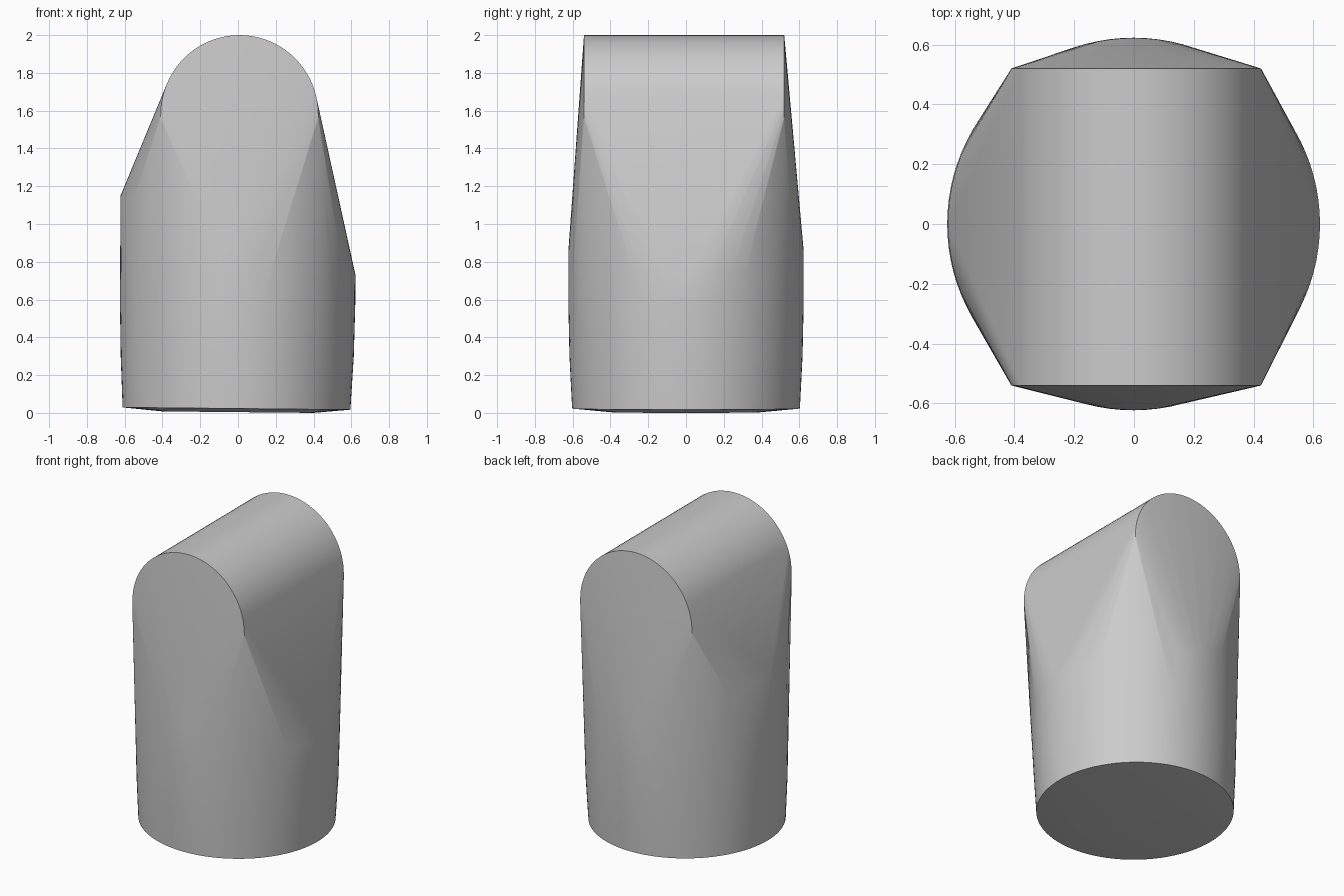
import bpy
import bmesh
from math import sin, cos, pi, radians

cube = bpy.data.objects.get("Cube")
if cube:
    bpy.data.objects.remove(cube, do_unlink=True)

SEGMENTS = 96


def ring(bm, radius, height):
    """Circle of points whose radius and height depend on the angle."""
    for i in range(SEGMENTS):
        a = 2 * pi * i / SEGMENTS
        r = radius(a)
        bm.verts.new((r * cos(a), r * sin(a), height(a)))


def arch(bm, y):
    """Half-round outline at one end of the top ridge."""
    steps = 40
    bm.verts.new((-0.41, y, 1.55))
    bm.verts.new((0.425, y, 1.55))
    for i in range(steps + 1):
        a = pi * i / steps
        bm.verts.new((0.008 + 0.417 * cos(a), y, 1.58 + 0.42 * sin(a)))


bm = bmesh.new()

# Slightly domed underside and round foot
ring(bm, lambda a: 0.40, lambda a: 0.004 - 0.004 * cos(a))
ring(bm, lambda a: 0.603 - 0.008 * cos(a), lambda a: 0.023 - 0.006 * cos(a))

# Gently swelling barrel with a slanted shoulder
ring(bm, lambda a: 0.617 - 0.004 * cos(a), lambda a: 0.30)
ring(bm, lambda a: 0.623 - 0.002 * cos(a), lambda a: 0.58)
ring(bm, lambda a: 0.622, lambda a: 0.87 - 0.21 * cos(a) + 0.07 * cos(a) ** 2)

# Half-round ridge running front to back
arch(bm, -0.54)
arch(bm, 0.52)

# Wrap everything in one taut skin
hull = bmesh.ops.convex_hull(bm, input=bm.verts[:])
loose = [v for v in bm.verts if not v.link_faces]
bmesh.ops.delete(bm, geom=loose, context='VERTS')
bmesh.ops.recalc_face_normals(bm, faces=bm.faces[:])

mesh = bpy.data.meshes.new("body")
bm.to_mesh(mesh)
bm.free()
body = bpy.data.objects.new("body", mesh)
bpy.context.collection.objects.link(body)

# Plain grey
grey = bpy.data.materials.new("plain grey")
grey.use_nodes = True
colour = (0.6, 0.6, 0.6, 1)
grey.diffuse_color = colour
grey.node_tree.nodes["Principled BSDF"].inputs["Base Color"].default_value = colour
mesh.materials.append(grey)

# Smooth skin with crisp rims
bpy.ops.object.select_all(action='DESELECT')
body.select_set(True)
bpy.context.view_layer.objects.active = body
bpy.ops.object.shade_smooth_by_angle(angle=radians(30))
